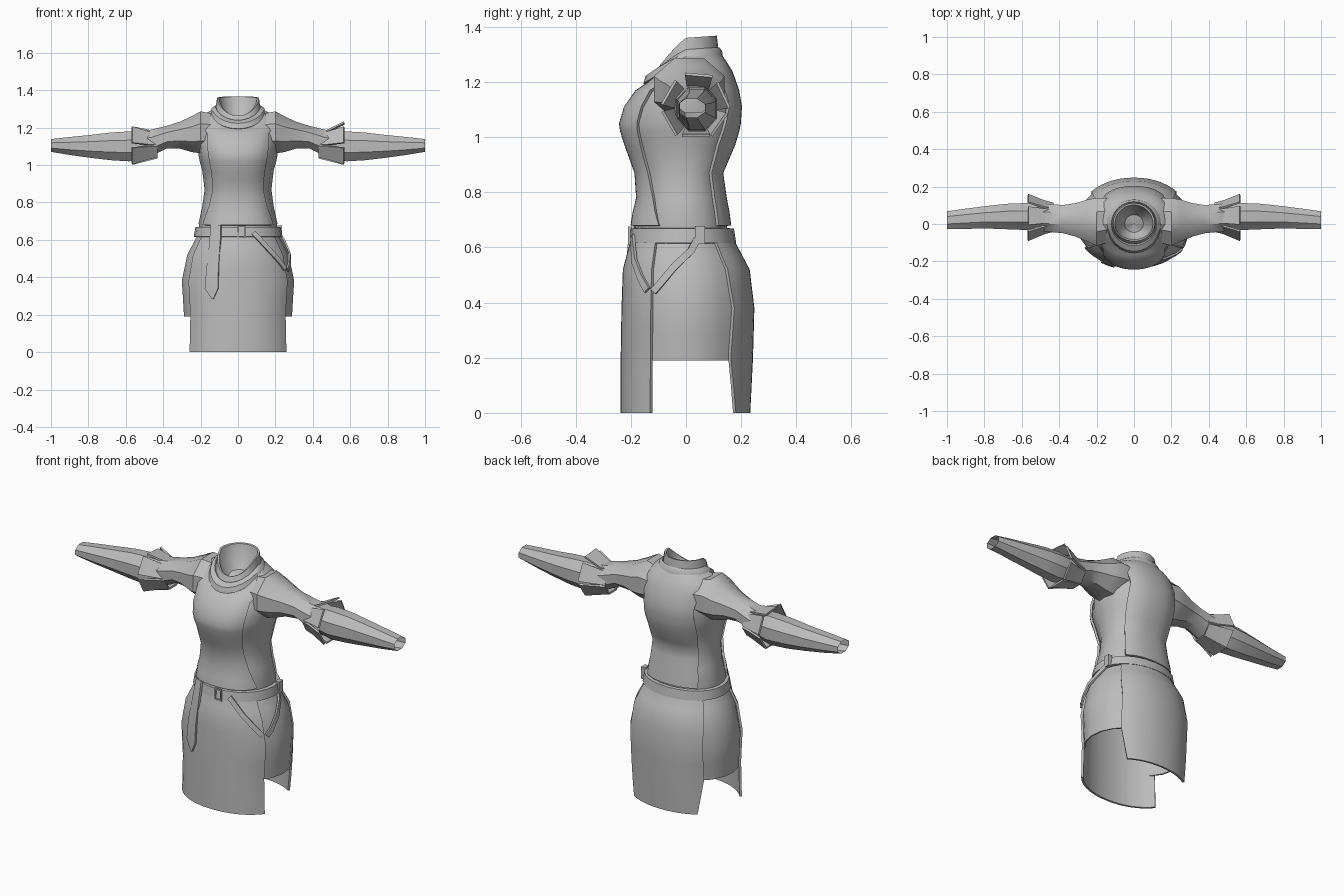
import bpy, math
from math import sin, cos, pi, radians
from mathutils import Vector

if "Cube" in bpy.data.objects:
    bpy.data.objects.remove(bpy.data.objects["Cube"])

cloth = bpy.data.materials.new("grey cloth")
cloth.diffuse_color = (0.5, 0.5, 0.5, 1)
cloth.use_nodes = True
cloth.node_tree.nodes["Principled BSDF"].inputs["Base Color"].default_value = cloth.diffuse_color


def interp(table, z):
    """Linear lookup of the columns after the first one."""
    if z <= table[0][0]:
        return table[0][1:]
    for p, q in zip(table, table[1:]):
        if z <= q[0]:
            f = (z - p[0]) / (q[0] - p[0])
            return [u + (v - u) * f for u, v in zip(p[1:], q[1:])]
    return table[-1][1:]


# z, half width, front depth, back depth
TORSO = [(.60, .195, .185, .155), (.69, .205, .20, .162), (.78, .187, .178, .145),
         (.87, .176, .184, .132), (.97, .187, .22, .175), (1.02, .20, .236, .19), (1.05, .205, .24, .196),
         (1.11, .212, .222, .20), (1.17, .21, .18, .19), (1.24, .20, .14, .165),
         (1.28, .165, .122, .14), (1.30, .125, .11, .125)]
SKIRT = [(0, .30, .235, .23), (.2, .295, .234, .24), (.38, .307, .231, .245),
         (.52, .278, .226, .228), (.62, .225, .20, .175), (.66, .205, .19, .165)]


def oval(a, yf, yb, t, power=2.0):
    c, s = cos(t), sin(t)
    x = math.copysign(abs(c) ** (2 / power), c) * a
    y = math.copysign(abs(s) ** (2 / power), s) * (yf if s < 0 else yb)
    return x, y


def torso(t, z, off=0):
    a, f, b = interp(TORSO, z)
    dip = max(0, z - 1.17) / .13 * .08 * max(0, -sin(t))
    return Vector((*oval(a + off, f + off, b + off, t, 2.4), z - dip))


def undershirt(t, z):
    """Body under the tabard, fuller at the flanks."""
    p = torso(t, z, -.012)
    p.x *= 1 + .09 * cos(t) ** 4
    return p


def skirt(t, z, off=0):
    a, f, b = interp(SKIRT, z)
    return Vector((*oval(a + off, f + off, b + off, t, 2.1), z))


def grid(name, rows, thick=0, closed=False, mirror=False):
    """Skin rows of points; solidify inwards when thick."""
    n = len(rows[0])
    faces = []
    for r in range(len(rows) - 1):
        for i in range(n if closed else n - 1):
            j = (i + 1) % n
            faces.append((r * n + i, r * n + j, (r + 1) * n + j, (r + 1) * n + i))
    me = bpy.data.meshes.new(name)
    me.from_pydata([tuple(p) for row in rows for p in row], [], faces)
    me.materials.append(cloth)
    ob = bpy.data.objects.new(name, me)
    bpy.context.collection.objects.link(ob)
    if thick:
        m = ob.modifiers.new("thickness", 'SOLIDIFY')
        m.thickness, m.offset = thick, -1
    if mirror:
        ob.modifiers.new("mirror", 'MIRROR').use_clip = False
    return ob


def panel(name, surf, t0, t1, zs, n, off, thick):
    """Piece of a body surface between two edge angles given per height."""
    rows = []
    for z in zs:
        a, b = radians(t0(z)), radians(t1(z))
        rows.append([surf(a + (b - a) * i / n, z, off) for i in range(n + 1)])
    return grid(name, rows, thick)


def ring(fn, n=24):
    return [fn(2 * pi * i / n) for i in range(n)]


# undershirt
grid("undershirt", [ring(lambda t: undershirt(t, r[0]), 16) for r in TORSO], closed=True)

# tabard front and back, closing over the shoulders
FRONT_EDGE = [(.67, 24), (.78, 38), (.88, 45), (1.03, 44), (1.17, 42), (1.24, 20), (1.28, 0)]
BACK_EDGE = [(.67, 43), (.8, 41), (.97, 38), (1.12, 48), (1.19, 42), (1.24, 20), (1.28, 0)]
fe = lambda z: interp(FRONT_EDGE, z)[0]
be = lambda z: interp(BACK_EDGE, z)[0]
tz = [.68, .73, .78, .83, .87, .92, .97, 1.02, 1.05, 1.08, 1.11, 1.14, 1.17, 1.205, 1.24, 1.26, 1.28, 1.30]
panel("tabard_front", torso, lambda z: 180 + fe(z), lambda z: 360 - fe(z), tz, 16, .003, .012)
panel("tabard_back", torso, be, lambda z: 180 - be(z), tz, 12, .003, .012)

# skirt panels
sz = [0, .1, .2, .29, .38, .45, .52, .57, .62, .65]
hip = lambda z: interp([(0, 50), (.2, 41), (.38, 44), (.62, 37)], z)[0]
panel("skirt_front", skirt, lambda z: 212, lambda z: 328, sz, 16, .003, .012)
panel("skirt_back", skirt, hip, lambda z: 180 - hip(z), sz, 14, .003, .012)
side_z = [.19, .29, .38, .45, .52, .57, .62, .65]
panel("skirt_side_right", skirt, lambda z: -38, lambda z: 48, side_z, 5, -.006, .008)
panel("skirt_side_left", skirt, lambda z: 132, lambda z: 218, side_z, 5, -.006, .008)

# belt
belt_pt = lambda t, z, o: Vector((*oval(.222 + o, .193 + o, .168 + o, t, 2.1), z))
grid("belt", [ring(lambda t: belt_pt(t, z, o)) for z, o in
              ((.615, 0), (.617, .014), (.668, .006), (.670, -.012))], closed=True)


def box(name, centre, size):
    bpy.ops.mesh.primitive_cube_add(size=1, location=centre)
    ob = bpy.context.object
    ob.name, ob.scale = name, size
    ob.data.materials.append(cloth)


# buckle frame
for s in (-1, 1):
    box("buckle_post", (.02 + s * .018, -.206, .642), (.008, .01, .066))
    box("buckle_bar", (.02, -.206, .642 + s * .03), (.036, .01, .008))
box("belt_loop", (.222, .05, .645), (.026, .036, .066))


def surface_strap(name, path, width, off):
    """Flat strap following (angle, height) points on the skirt."""
    pts = [skirt(radians(t), z, off) for t, z in path]
    rows = [[], []]
    for i, p in enumerate(pts):
        t, z = path[i]
        along = (pts[min(i + 1, len(pts) - 1)] - pts[max(i - 1, 0)]).normalized()
        out = Vector((cos(radians(t)), sin(radians(t)), 0))
        side = out.cross(along).normalized() * width / 2
        rows[0].append(p - side)
        rows[1].append(p + side)
    grid(name, rows, .01)


surface_strap("loop_strap_front", [(290, .64), (296, .61), (306, .55), (317, .49), (325, .445)], .026, .016)
surface_strap("loop_strap_side", [(331, .44), (338, .47), (350, .53), (5, .59), (16, .65)], .026, .012)

# hanging belt end with a pointed tip
rows = []
for z, x, w in ((.285, -.137, .004), (.34, -.143, .035), (.45, -.137, .032), (.56, -.127, .029),
                (.62, -.122, .029), (.68, -.12, .026)):
    a, f, b = interp(SKIRT, z)
    depth = lambda u: -f * (1 - abs(u / a) ** 2.1) ** (1 / 2.1) - (.014 if z < .6 else .026)
    rows.append([Vector((u, depth(u), z)) for u in (x - w, x, x + w)])
grid("belt_tail", rows, .012)

# sleeves: x, y centre, z centre, y radius, z radius
UPPER = [(.14, .02, 1.175, .12, .10), (.20, .012, 1.175, .128, .112), (.25, .018, 1.165, .112, .095),
         (.31, .022, 1.16, .09, .072), (.38, .026, 1.15, .075, .06), (.46, .033, 1.12, .075, .07),
         (.53, .038, 1.105, .072, .075)]
FOREARM = [(.47, .038, 1.11, .06, .065), (.58, .04, 1.10, .072, .08), (.68, .04, 1.10, .068, .074),
           (.79, .036, 1.10, .06, .061), (.90, .028, 1.102, .054, .048), (1.0, .02, 1.105, .048, .034)]


def sleeve(name, table, n):
    k = 1 / cos(pi / n)
    grid(name, [ring(lambda t: Vector((x, yc + ry * k * cos(t + pi / n), zc + rz * k * sin(t + pi / n))), n)
                for x, yc, zc, ry, rz in table], closed=True, mirror=True)


sleeve("upper_sleeve", UPPER, 8)
sleeve("forearm_sleeve", FOREARM, 8)

# flared elbow plates; the top one lies flatter on the left arm
for arm in (-1, 1):
    for deg, flare in ((85, .125 if arm > 0 else .098), (25, .115), (-35, .108),
                       (-90, .104), (-150, .115), (150, .118)):
        t = radians(deg)
        out, tan = Vector((0, cos(t), sin(t))), Vector((0, -sin(t), cos(t)))
        mid = Vector((0, .036, 1.105))
        rows = [[mid + Vector((x * arm, 0, 0)) + out * r + tan * w * s * arm for s in (-1, 1)]
                for x, r, w in ((.43, .07, .034), (.48, .082, .04), (.565, flare, .05))]
        grid("elbow_plate", rows, .01)

# collar: rim dips at the front, funnel inside
dip = lambda t: max(0, -sin(t)) ** 1.2


def collar_row(a, f, b, z, d, n=24):
    return ring(lambda t: Vector((*oval(a, f, b, t), z + .008 * sin(t) - d * dip(t))), n)


grid("collar", [collar_row(.122, .112, .12, 1.29, .06), collar_row(.112, .092, .112, 1.360, .088),
                collar_row(.102, .084, .102, 1.358, .088), collar_row(.085, .07, .085, 1.29, .05),
                collar_row(.05, .045, .05, 1.235, .015), collar_row(.001, .001, .001, 1.225, 0)], closed=True)
grid("cowl", [collar_row(.14, .135, .122, 1.27, .076), collar_row(.148, .155, .134, 1.28, .078),
              collar_row(.14, .146, .131, 1.305, .074), collar_row(.122, .115, .12, 1.318, .07),
              collar_row(.108, .10, .108, 1.30, .068)], closed=True)

# bake modifiers, then smooth while keeping hard edges
bpy.ops.object.select_all(action='SELECT')
bpy.context.view_layer.objects.active = bpy.context.selected_objects[0]
bpy.ops.object.convert(target='MESH')
bpy.ops.object.shade_smooth_by_angle(angle=radians(38))
